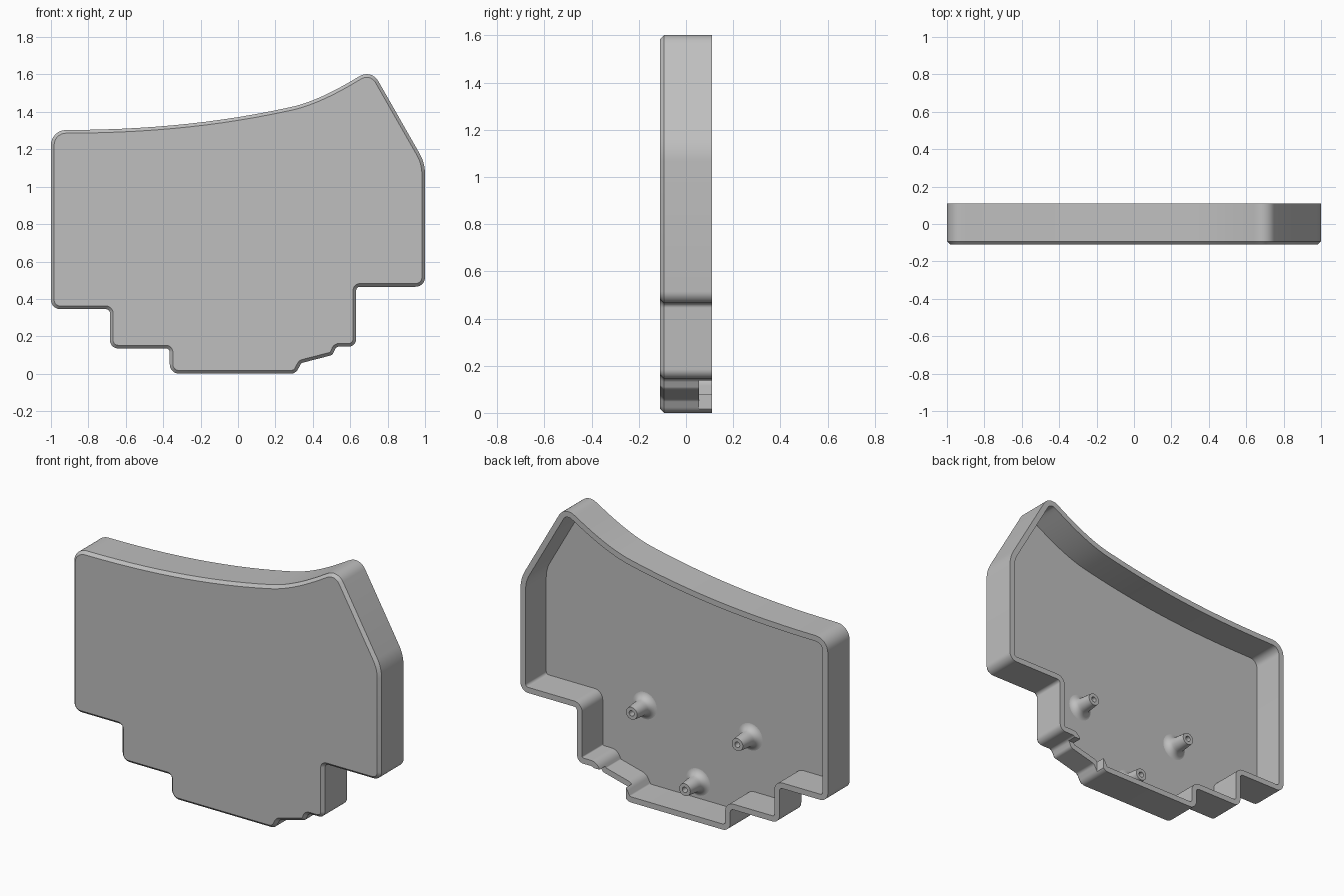
import bpy, bmesh, math
from mathutils import Vector
from mathutils.geometry import interpolate_bezier

if "Cube" in bpy.data.objects:
    bpy.data.objects.remove(bpy.data.objects["Cube"])

grey = bpy.data.materials.new("light grey")
grey.diffuse_color = (0.52, 0.52, 0.52, 1)
grey.use_nodes = True
grey.node_tree.nodes["Principled BSDF"].inputs["Base Color"].default_value = grey.diffuse_color

BACK, FRONT, FLOOR = 0.11, -0.11, -0.082
WALL, CHAMFER = 0.033, 0.017


def bezier(*pts):
    return [p.to_2d() for p in interpolate_bezier(*[Vector((x, z, 0)) for x, z in pts], 14)]


# Outline corners (x, z, fillet radius), counter-clockwise seen from the front
corners = [
    (-.365, 0, .05), (.308, 0, .045), (.338, .057, .025), (.505, .1, .025),
    (.525, .145, .025), (.632, .145, .04), (.632, .465, .02), (1, .465, .05),
    (1, 1.126, .22), (.715, 1.626, .07),
]
sweep = bezier((.64, 1.585), (.54, 1.525), (.41, 1.453), (.28, 1.425))
sweep += bezier((.28, 1.425), (-.12, 1.337), (-.5, 1.305), (-.9, 1.303))[1:]
corners += [(p.x, p.y, 0) for p in sweep]
corners += [
    (-1, 1.302, .08), (-1, .345, .05), (-.685, .345, .02),
    (-.685, .135, .045), (-.365, .135, .02),
]


def outline(inset):
    """Inset the corner polygon, then round its corners with arcs."""
    pts = [Vector(c[:2]) for c in corners]
    n, moved, radii = len(pts), [], []
    for i, p in enumerate(pts):
        a = (p - pts[i - 1]).normalized()
        b = (pts[(i + 1) % n] - p).normalized()
        na, nb = Vector((-a.y, a.x)), Vector((-b.y, b.x))
        moved.append(p + (na + nb) * inset / (1 + na.dot(nb)))
        r = corners[i][2]
        convex = a.x * b.y - a.y * b.x > 0
        radii.append(0 if r == 0 else max(r - inset, .008) if convex else r + inset)
    ring = []
    for i, p in enumerate(moved):
        r = radii[i]
        if r == 0:
            ring.append(p)
            continue
        a = (p - moved[i - 1]).normalized()
        b = (moved[(i + 1) % n] - p).normalized()
        turn = a.angle_signed(b)          # clockwise positive
        side = -1 if turn > 0 else 1
        start = p - a * r * math.tan(abs(turn) / 2)
        centre = start + Vector((-a.y, a.x)) * r * side
        arm = start - centre
        for k in range(9):
            t = abs(turn) * k / 8 * side
            ring.append(centre + Vector((arm.x * math.cos(t) - arm.y * math.sin(t),
                                         arm.x * math.sin(t) + arm.y * math.cos(t))))
    return ring


def make_object(name, bm):
    bmesh.ops.recalc_face_normals(bm, faces=bm.faces)
    mesh = bpy.data.meshes.new(name)
    bm.to_mesh(mesh)
    bm.free()
    mesh.materials.append(grey)
    obj = bpy.data.objects.new(name, mesh)
    bpy.context.collection.objects.link(obj)
    return obj


def smooth(obj):
    bpy.ops.object.select_all(action='DESELECT')
    obj.select_set(True)
    bpy.context.view_layer.objects.active = obj
    bpy.ops.object.shade_smooth_by_angle(angle=math.radians(28))


def bridge(bm, r0, r1):
    for i in range(len(r0)):
        j = (i + 1) % len(r0)
        bm.faces.new((r0[i], r0[j], r1[j], r1[i]))


# Tray: chamfered front panel with a wall running round its edge
bm = bmesh.new()
rings = [[bm.verts.new((p.x, y, p.y)) for p in outline(inset)] for inset, y in (
    (CHAMFER, FRONT), (0, FRONT + CHAMFER), (0, BACK), (WALL, BACK), (WALL, FLOOR))]
for r0, r1 in zip(rings, rings[1:]):
    bridge(bm, r0, r1)
bm.faces.new(rings[0])
bm.faces.new(rings[-1])
tray = make_object("tray_shell", bm)

# Notch lowering the sloped piece of the bottom wall
bm = bmesh.new()
bmesh.ops.create_cube(bm, size=1)
for v in bm.verts:
    v.co = (.42 + v.co.x * .21, .105 + v.co.y * .1, .06 + v.co.z * .155)
cutter = make_object("notch_cutter", bm)
cutter.hide_render = True
cutter.hide_viewport = True
cut = tray.modifiers.new("notch", 'BOOLEAN')
cut.operation = 'DIFFERENCE'
cut.solver = 'EXACT'
cut.object = cutter
smooth(tray)

# Screw posts: tapered, flared at the foot, with a blind hole in the tip
profile = [(.036, .04), (.043, -.03)]
for k in range(1, 9):
    t = math.pi / 2 * k / 8
    profile.append((.088 - .045 * math.cos(t), -.037 - .046 * math.sin(t)))
profile = [(.016, -.04), (.016, .04)] + profile
for label, x, z in (("right", .326, .485), ("left", -.362, .485), ("lower", -.02, .128)):
    bm = bmesh.new()
    rings = []
    for r, y in profile:
        rings.append([bm.verts.new((x + r * math.cos(a), y, z + r * math.sin(a)))
                      for a in (math.tau * i / 32 for i in range(32))])
    for r0, r1 in zip(rings, rings[1:]):
        bridge(bm, r0, r1)
    bm.faces.new(rings[0])
    bm.faces.new(rings[-1])
    smooth(make_object("screw_post_" + label, bm))
